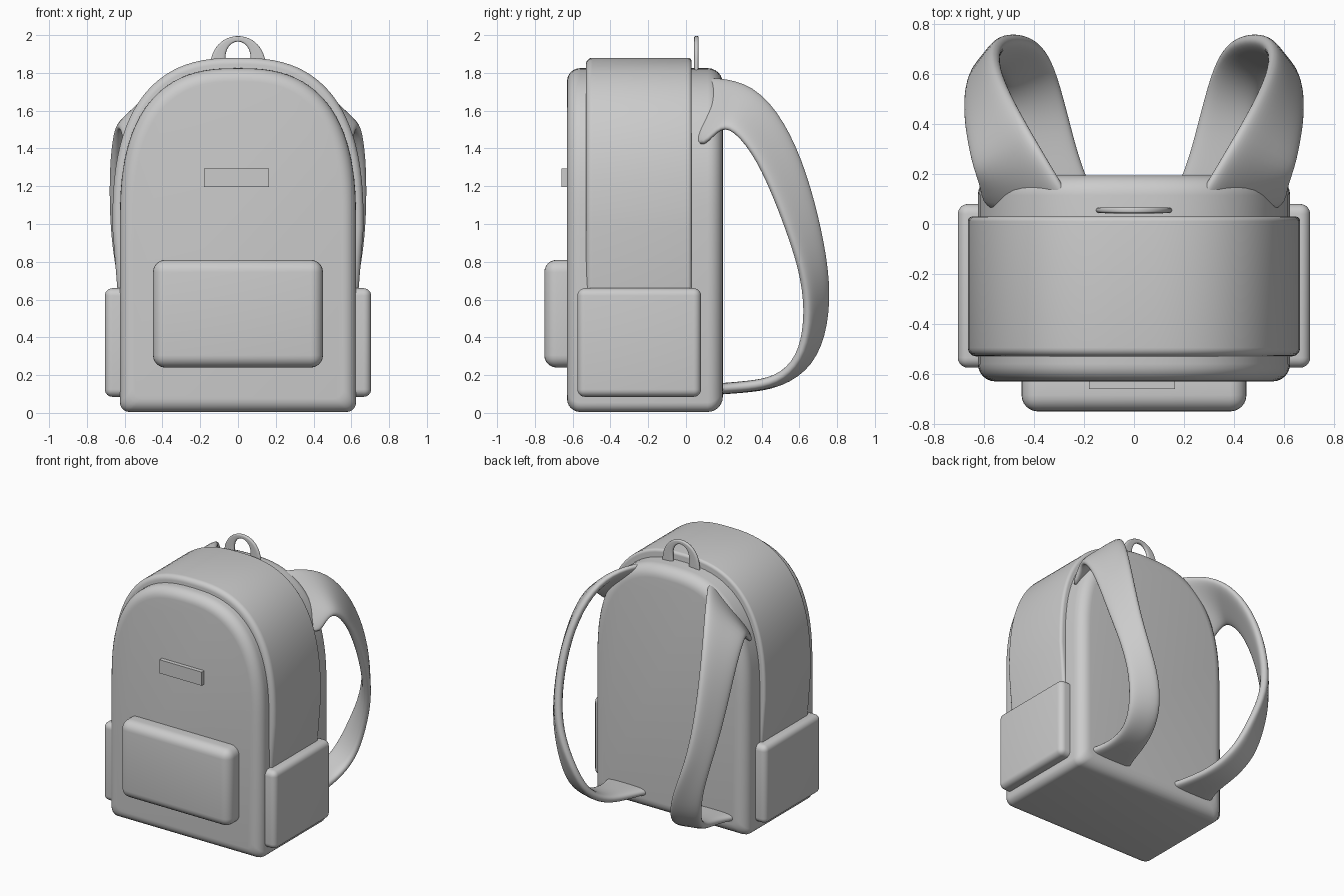
import bpy, bmesh, math
from mathutils import Vector

if "Cube" in bpy.data.objects:
    bpy.data.objects.remove(bpy.data.objects["Cube"])


def finish(name, bm, angle=40):
    bmesh.ops.recalc_face_normals(bm, faces=bm.faces)
    me = bpy.data.meshes.new(name)
    bm.to_mesh(me)
    bm.free()
    ob = bpy.data.objects.new(name, me)
    bpy.context.collection.objects.link(ob)
    bpy.ops.object.select_all(action='DESELECT')
    ob.select_set(True)
    bpy.context.view_layer.objects.active = ob
    bpy.ops.object.shade_smooth_by_angle(angle=math.radians(angle))
    return ob


def bridge(bm, rings):
    n = len(rings[0])
    for a, b in zip(rings, rings[1:]):
        for i in range(n):
            j = (i + 1) % n
            bm.faces.new((a[i], a[j], b[j], b[i]))
    bm.faces.new(rings[0])
    bm.faces.new(rings[-1][::-1])


def arch(w, w0, top, bottom, spring, inset, r=0.05, n=2.6):
    """Outline (x, z): rounded foot, straight side, domed top."""
    w, w0, top, bottom = w - inset, w0 - inset, top - inset, bottom + inset
    foot = [(w0 - r + r * math.sin(a), bottom + r - r * math.cos(a))
            for a in [math.pi / 2 * k / 5 for k in range(6)]]
    dome = []
    for k in range(49):
        c, s = math.cos(math.pi * k / 48), math.sin(math.pi * k / 48)
        dome.append((math.copysign(w * abs(c) ** (2 / n), c),
                     spring + (top - spring) * abs(s) ** (2 / n)))
    return foot + dome + [(-x, z) for x, z in reversed(foot)]


def arch_block(name, y0, y1, r0, r1, **shape):
    """Arch extruded along y with rounded front (r0) and back (r1) edges."""
    steps = [math.pi / 2 * k / 6 for k in range(7)]
    layers = [(y0 + r0 * (1 - math.sin(a)), r0 * (1 - math.cos(a))) for a in reversed(steps)]
    layers += [(y1 - r1 * (1 - math.sin(a)), r1 * (1 - math.cos(a))) for a in steps]
    bm = bmesh.new()
    bridge(bm, [[bm.verts.new((x, y, z)) for x, z in arch(inset=i, **shape)]
                for y, i in layers])
    return finish(name, bm)


def box(name, lo, hi, bevel=0, bulge=None):
    lo, hi = Vector(lo), Vector(hi)
    bm = bmesh.new()
    bmesh.ops.create_cube(bm, size=1)
    for v in bm.verts:
        v.co = (lo + hi) / 2 + v.co * (hi - lo)
    if bevel:
        bmesh.ops.bevel(bm, geom=bm.edges[:], offset=bevel, segments=6,
                        profile=0.5, affect='EDGES')
    return finish(name, bm)


def ribbon(name, edge_a, edge_b, half):
    """Soft flat band running between two edge paths."""
    sect = [(0, -.5), (0, .5), (.12, 1), (.5, 1), (.88, 1),
            (1, .5), (1, -.5), (.88, -1), (.5, -1), (.12, -1)]
    A, B = [Vector(p) for p in edge_a], [Vector(p) for p in edge_b]
    mid = [(a + b) / 2 for a, b in zip(A, B)]
    bm, rings = bmesh.new(), []
    for i, (a, b) in enumerate(zip(A, B)):
        t = mid[min(i + 1, len(mid) - 1)] - mid[max(i - 1, 0)]
        nrm = t.cross(b - a).normalized() * half
        rings.append([bm.verts.new(a.lerp(b, u) + nrm * v) for u, v in sect])
    bridge(bm, rings)
    ob = finish(name, bm, 180)
    sub = ob.modifiers.new("smooth", 'SUBSURF')
    sub.levels = sub.render_levels = 2
    return ob


def mirror(ob):
    m = ob.modifiers.new("mirror", 'MIRROR')
    m.use_axis = (True, False, False)


# Main bag and the raised zip band wrapping over it
arch_block("main_body", -0.63, 0.195, 0.07, 0.08,
           w=0.625, w0=0.625, top=1.825, bottom=0.005, spring=1.0)
arch_block("zip_band", -0.53, 0.03, 0.035, 0.02,
           w=0.665, w0=0.63, top=1.88, bottom=0.5, spring=0.98)

# Pockets and plain front tag
box("front_pocket", (-0.45, -0.75, 0.24), (0.45, -0.55, 0.81), 0.065)
mirror(box("side_pocket", (0.5, -0.575, 0.085), (0.705, 0.08, 0.66), 0.04))
box("front_tag", (-0.18, -0.66, 1.195), (0.165, -0.6, 1.295))

# Shoulder straps: outer edge and inner edge, from top to bottom
outer = [(.60, .04, 1.36), (.61, .15, 1.48), (.64, .22, 1.53), (.665, .35, 1.39),
         (.672, .455, 1.17), (.662, .55, .92), (.63, .62, .70), (.58, .64, .48),
         (.54, .60, .28), (.49, .48, .165), (.48, .32, .14), (.51, .21, .13), (.56, .10, .12)]
inner = [(.22, .04, 1.77), (.30, .17, 1.775), (.41, .36, 1.735), (.50, .52, 1.55),
         (.55, .64, 1.27), (.55, .72, .95), (.50, .757, .70), (.40, .745, .47),
         (.33, .67, .26), (.28, .5, .155), (.235, .32, .135), (.20, .21, .13), (.15, .10, .12)]
mirror(ribbon("shoulder_strap", outer, inner, 0.03))

# Carry loop on top
half_out = [(.16, 1.76), (.15, 1.84), (.14, 1.90), (.095, 1.972)]
half_in = [(.06, 1.76), (.065, 1.84), (.07, 1.90), (.045, 1.953)]


def loop(pts, top):
    side = [(x, .055, z) for x, z in pts]
    return side + [(0, .055, top)] + [(-x, y, z) for x, y, z in reversed(side)]


ribbon("carry_loop", loop(half_out, 2.007), loop(half_in, 1.972), 0.012)
